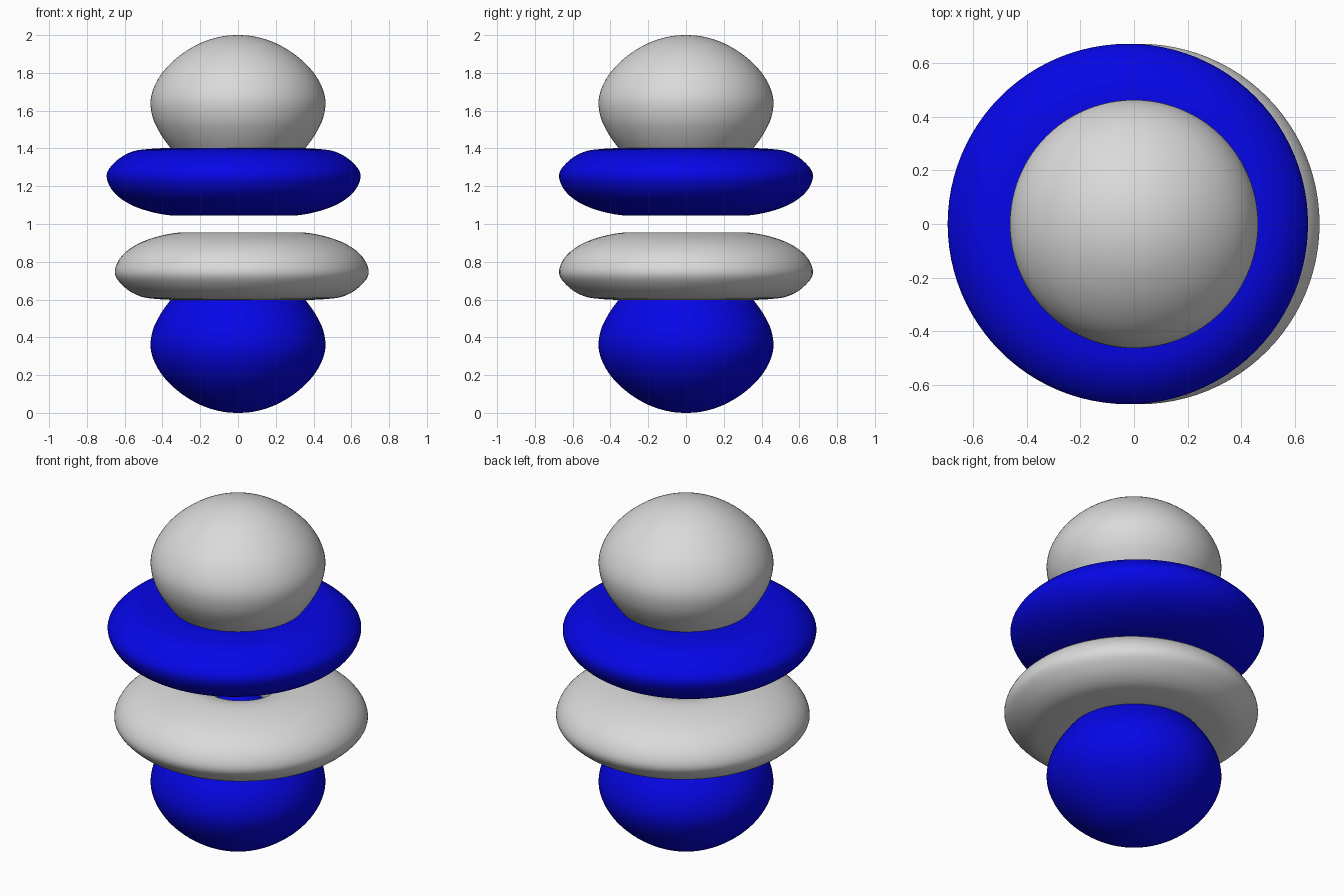
import bpy, math

if "Cube" in bpy.data.objects:
    bpy.data.objects.remove(bpy.data.objects["Cube"])

SEG = 96


def material(name, colour):
    m = bpy.data.materials.new(name)
    m.diffuse_color = (*colour, 1)
    m.use_nodes = True
    m.node_tree.nodes["Principled BSDF"].inputs["Base Color"].default_value = m.diffuse_color
    return m


grey = material("light grey", (0.70, 0.70, 0.70))
blue = material("bright blue", (0.002, 0.002, 0.90))


def smooth(pts, closed, n=5):
    """Catmull-Rom curve through the profile points (radius, height)."""
    if closed:
        p = [pts[-1]] + pts + pts[:2]
    else:  # reflect across the axis at both ends
        p = [(-pts[1][0], pts[1][1])] + pts + [(-pts[-2][0], pts[-2][1])]
    out = []
    for i in range(1, len(p) - 2):
        a, b, c, d = p[i - 1:i + 3]
        for k in range(n):
            t = k / n
            out.append(tuple(0.5 * (2 * b[j] + (c[j] - a[j]) * t
                       + (2 * a[j] - 5 * b[j] + 4 * c[j] - d[j]) * t * t
                       + (3 * b[j] - a[j] - 3 * c[j] + d[j]) * t ** 3) for j in (0, 1)))
    if not closed:
        out.append(pts[-1])
    return out


def revolve(name, pts, closed, mat, side, dx=0):
    """Spin a profile about z; side = 1 above the middle plane, -1 below."""
    prof = smooth(pts, closed)
    verts, rings = [], []
    for r, h in prof:
        z = 1 + side * h
        if abs(r) < 1e-6:
            rings.append([len(verts)] * SEG)
            verts.append((dx, 0, z))
        else:
            rings.append(list(range(len(verts), len(verts) + SEG)))
            verts += [(dx + r * math.cos(2 * math.pi * i / SEG),
                       r * math.sin(2 * math.pi * i / SEG), z) for i in range(SEG)]
    faces = []
    pairs = list(zip(rings, rings[1:])) + ([(rings[-1], rings[0])] if closed else [])
    for a, b in pairs:
        for i in range(SEG):
            j = (i + 1) % SEG
            f = list(dict.fromkeys((a[i], a[j], b[j], b[i])))
            # both profiles run top/outside to bottom/inside
            faces.append(f[::-1] if side > 0 else f)
    me = bpy.data.meshes.new(name)
    me.from_pydata(verts, [], faces)
    me.materials.append(mat)
    me.polygons.foreach_set("use_smooth", [True] * len(me.polygons))
    me.update()
    ob = bpy.data.objects.new(name, me)
    bpy.context.collection.objects.link(ob)


# Teardrop lobe, from its far pole to the tip near the centre
lobe = [(0, 1), (0.1, 0.99), (0.2, 0.957), (0.3, 0.898), (0.385, 0.82),
        (0.44, 0.735), (0.463, 0.65), (0.45, 0.56), (0.412, 0.48),
        (0.355, 0.4), (0.27, 0.3), (0.17, 0.2), (0.08, 0.14), (0, 0.12)]

# Flattened ring section, running from its cone side around the outside
ring = [(0.34, 0.4), (0.45, 0.397), (0.54, 0.382), (0.62, 0.335),
        (0.672, 0.262), (0.64, 0.175), (0.55, 0.105), (0.42, 0.06),
        (0.29, 0.045), (0.19, 0.075), (0.14, 0.14), (0.155, 0.22),
        (0.2, 0.31), (0.26, 0.378)]

revolve("upper_lobe", lobe, False, grey, 1)
revolve("lower_lobe", lobe, False, blue, -1)
revolve("upper_ring", ring, True, blue, 1, -0.023)
revolve("lower_ring", ring, True, grey, -1, 0.02)
